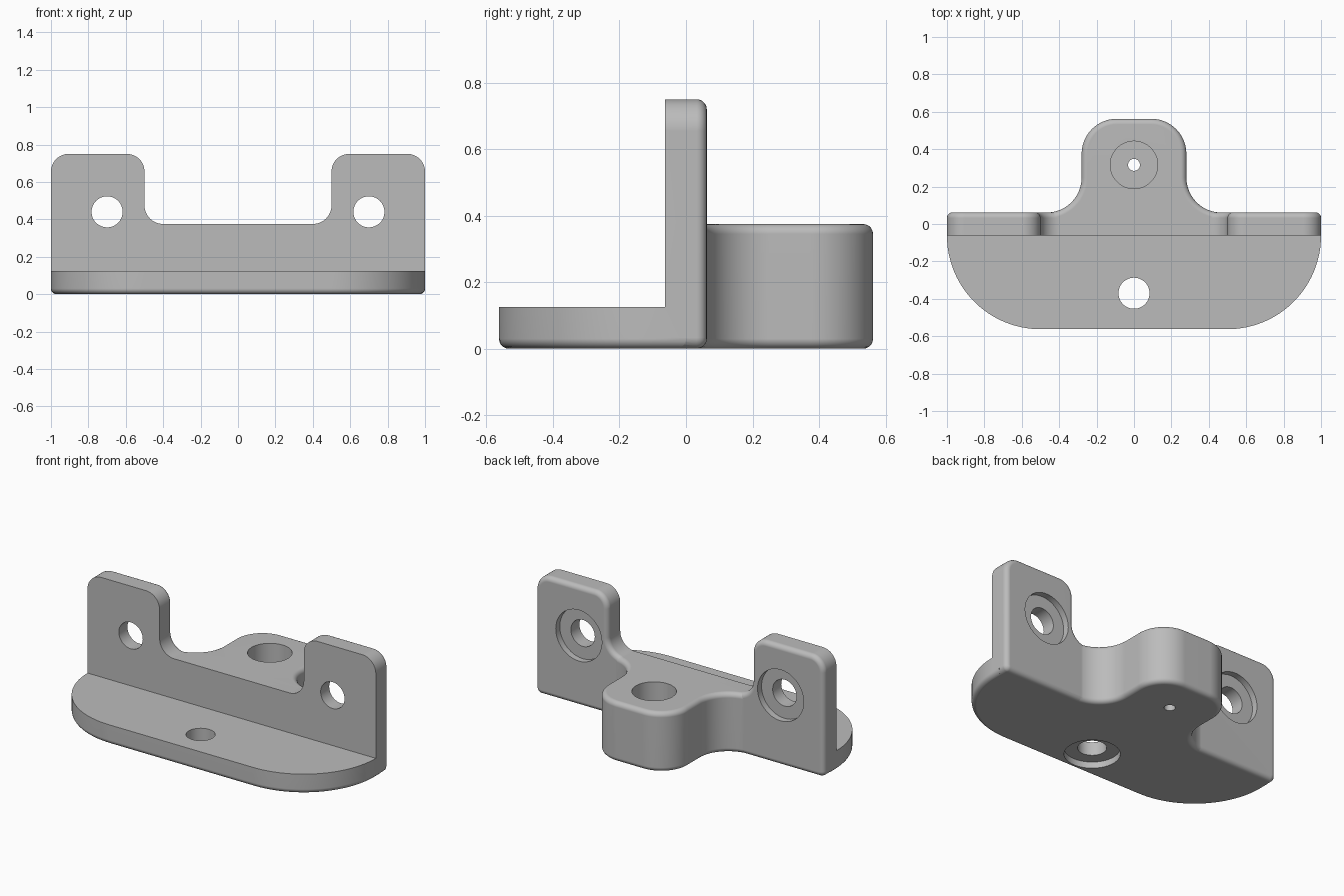
import bpy
import bmesh
from math import sin, cos, pi, radians
from mathutils import Vector, Matrix

if "Cube" in bpy.data.objects:
    bpy.data.objects.remove(bpy.data.objects["Cube"], do_unlink=True)

ROUND = 0.03      # edge rounding radius
STEPS = 5         # segments in the edge rounding
HALF = 0.0625     # half the wall thickness

grey = bpy.data.materials.new("plain grey")
grey.use_nodes = True
grey.diffuse_color = (0.5, 0.5, 0.5, 1)
grey.node_tree.nodes["Principled BSDF"].inputs["Base Color"].default_value = (0.5, 0.5, 0.5, 1)


def arc(cx, cy, r, start, end, n=12):
    angles = [radians(start + (end - start) * i / n) for i in range(n + 1)]
    return [(cx + r * cos(a), cy + r * sin(a)) for a in angles]


def mirrored(half):
    """Close a counter-clockwise right half outline across x = 0."""
    return [Vector(p) for p in half + [(-x, y) for x, y in reversed(half)]]


def inset(outline, d):
    result = []
    for i, p in enumerate(outline):
        a = (p - outline[i - 1]).normalized()
        b = (outline[(i + 1) % len(outline)] - p).normalized()
        na, nb = Vector((-a.y, a.x)), Vector((-b.y, b.x))
        result.append(p + (na + nb) * (d / (1 + na.dot(nb))))
    return result


def make_object(name, bm):
    bmesh.ops.recalc_face_normals(bm, faces=bm.faces)
    mesh = bpy.data.meshes.new(name)
    bm.to_mesh(mesh)
    bm.free()
    mesh.materials.append(grey)
    obj = bpy.data.objects.new(name, mesh)
    bpy.context.collection.objects.link(obj)
    return obj


def rounded_prism(name, outline, low, high, round_low, round_high, upright=False):
    """Stack inset copies of an outline so chosen end edges are rounded."""
    curve = [(ROUND * (1 - cos(t)), ROUND * (1 - sin(t)))
             for t in (pi / 2 * i / STEPS for i in range(STEPS + 1))]
    levels = [(low + h, d) for h, d in curve] if round_low else [(low, 0)]
    levels += [(high - h, d) for h, d in reversed(curve)] if round_high else [(high, 0)]
    bm = bmesh.new()
    rings = []
    for h, d in levels:
        rings.append([bm.verts.new((p.x, h, p.y) if upright else (p.x, p.y, h))
                      for p in inset(outline, d)])
    count = len(outline)
    for lower, upper in zip(rings, rings[1:]):
        for i in range(count):
            j = (i + 1) % count
            bm.faces.new((lower[i], lower[j], upper[j], upper[i]))
    bm.faces.new(rings[0])
    bm.faces.new(rings[-1])
    return make_object(name, bm)


def cylinder(name, x, y, z, radius, length, upright=True):
    """Cutter centred on a point, along z or along y."""
    bm = bmesh.new()
    turn = Matrix() if upright else Matrix.Rotation(pi / 2, 4, "X")
    bmesh.ops.create_cone(bm, cap_ends=True, segments=48, radius1=radius, radius2=radius,
                          depth=length, matrix=Matrix.Translation((x, y, z)) @ turn)
    return make_object(name, bm)


def combine(target, other, operation):
    mod = target.modifiers.new("combine", "BOOLEAN")
    mod.operation = operation
    mod.solver = "EXACT"
    mod.object = other
    bpy.context.view_layer.objects.active = target
    bpy.ops.object.modifier_apply(modifier=mod.name)
    bpy.data.objects.remove(other, do_unlink=True)


# Upright wall with two ears
corner = 0.033
wall_half = (arc(1 - corner, corner, corner, -90, 0, 5) + arc(0.905, 0.655, 0.095, 0, 90)
             + arc(0.595, 0.655, 0.095, 90, 180) + arc(0.4, 0.475, 0.1, 0, -90))
bracket = rounded_prism("bracket", mirrored(wall_half), -HALF, HALF, False, True, upright=True)

# Front base plate with large round corners
plate_half = arc(0.5, -HALF, 0.5, -90, 0, 24) + [(1, 0)]
plate = rounded_prism("base_plate", mirrored(plate_half), 0, 0.125, True, False)

# Rear boss flaring into the wall
boss_half = ([(0.5, -0.03), (0.5, 0.061)] + arc(0.4675, 0.2485, 0.1875, -90, -180, 16)
             + arc(0.0925, 0.375, 0.1875, 0, 90, 16))
boss = rounded_prism("rear_boss", mirrored(boss_half), 0, 0.375, True, True)

combine(bracket, plate, "UNION")
combine(bracket, boss, "UNION")

# Screw holes with counterbores: boss, plate, ears
combine(bracket, cylinder("boss_bore", 0, 0.316, 0.2625, 0.127, 0.4), "DIFFERENCE")
combine(bracket, cylinder("boss_pin_hole", 0, 0.316, 0, 0.032, 0.3), "DIFFERENCE")
combine(bracket, cylinder("plate_hole", 0, -0.37, 0, 0.083, 0.5), "DIFFERENCE")
combine(bracket, cylinder("plate_counterbore", 0, -0.37, 0, 0.16, 0.08), "DIFFERENCE")
for side in (-1, 1):
    combine(bracket, cylinder("ear_hole", side * 0.7, 0, 0.44, 0.083, 0.4, False), "DIFFERENCE")
    combine(bracket, cylinder("ear_counterbore", side * 0.7, HALF, 0.44, 0.16, 0.08, False),
            "DIFFERENCE")

# Smooth curved faces, keep flat faces flat
bpy.ops.object.select_all(action="DESELECT")
bracket.select_set(True)
bpy.context.view_layer.objects.active = bracket
bpy.ops.object.shade_smooth_by_angle(angle=radians(30))
weighted = bracket.modifiers.new("weighted_normals", "WEIGHTED_NORMAL")
weighted.keep_sharp = True
